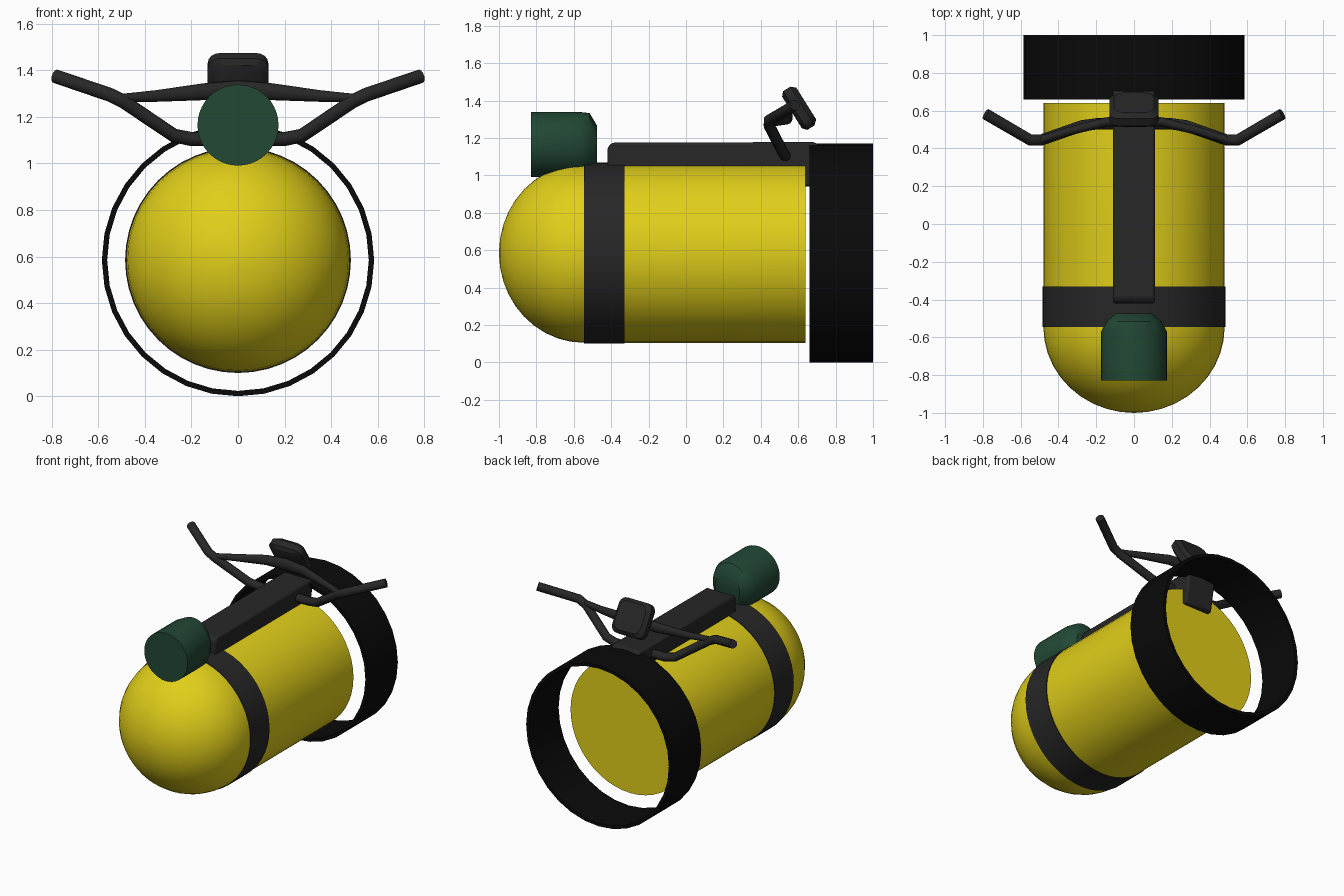
import bpy, bmesh, math
from mathutils import Vector, Matrix

if "Cube" in bpy.data.objects:
    bpy.data.objects.remove(bpy.data.objects["Cube"])

def mat(name, rgb):
    m = bpy.data.materials.new(name)
    m.diffuse_color = (*rgb, 1)
    m.use_nodes = True
    m.node_tree.nodes["Principled BSDF"].inputs["Base Color"].default_value = m.diffuse_color
    return m

YELLOW = mat("yellow", (0.75, 0.62, 0.01))
DARK = mat("dark_grey", (0.02, 0.02, 0.02))
BLACK = mat("black", (0.003, 0.003, 0.003))
GREEN = mat("green", (0.016, 0.065, 0.035))
AXIS_Z = 0.585

def finish(name, bm, m, angle=35):
    bmesh.ops.recalc_face_normals(bm, faces=bm.faces)
    me = bpy.data.meshes.new(name)
    bm.to_mesh(me)
    bm.free()
    me.materials.append(m)
    ob = bpy.data.objects.new(name, me)
    bpy.context.collection.objects.link(ob)
    bpy.ops.object.select_all(action='DESELECT')
    bpy.context.view_layer.objects.active = ob
    ob.select_set(True)
    bpy.ops.object.shade_smooth_by_angle(angle=math.radians(angle))
    return ob

def loft(name, rings, m, capped=True, closed=False, angle=35):
    """Skin a list of equal-length point rings."""
    bm = bmesh.new()
    vs = [[bm.verts.new(p) for p in r] for r in rings]
    n = len(vs[0])
    pairs = list(zip(vs, vs[1:])) + ([(vs[-1], vs[0])] if closed else [])
    for a, b in pairs:
        for i in range(n):
            j = (i + 1) % n
            bm.faces.new((a[i], a[j], b[j], b[i]))
    if capped:
        bm.faces.new(vs[0])
        bm.faces.new(vs[-1])
    bmesh.ops.remove_doubles(bm, verts=bm.verts, dist=1e-5)
    return finish(name, bm, m, angle)

def ellipse(y, rx, rz, cz, n=32):
    return [(rx * math.sin(2 * math.pi * i / n), y, cz + rz * math.cos(2 * math.pi * i / n))
            for i in range(n)]

def tube(name, pts, sizes, m, n=12):
    """Sweep an elliptical section (half depth, half height) along a left-right path."""
    pts = [Vector(p) for p in pts]
    rings = []
    for i, p in enumerate(pts):
        d0 = (p - pts[max(i - 1, 0)]).normalized()
        d1 = (pts[min(i + 1, len(pts) - 1)] - p).normalized()
        t = (d0 + d1).normalized()
        side = Vector((0, 0, 1)).cross(t).normalized()
        up = t.cross(side)
        a, b = sizes[i]
        rings.append([p + side * a * math.cos(2 * math.pi * k / n)
                      + up * b * math.sin(2 * math.pi * k / n) for k in range(n)])
    return loft(name, rings, m, angle=50)

def mirrored(half):
    """Half path from the centre outwards -> full path."""
    return [(-x, y, z) for x, y, z in reversed(half[1:])] + half

# Tank: domed nose and flat tail
dome = []
for i in range(11):
    a = math.pi / 2 * i / 10
    r = max(0.48 * math.sin(a), 0.004)
    dome.append(ellipse(-0.545 - 0.455 * math.cos(a), r, r, AXIS_Z, 48))
loft("tank", dome + [ellipse(0.64, 0.48, 0.48, AXIS_Z, 48)], YELLOW)

# Strap around the tank
loft("strap", [ellipse(y, r, r, AXIS_Z, 48) for y, r in
               ((-0.545, 0.475), (-0.545, 0.485), (-0.33, 0.485), (-0.33, 0.475))],
     DARK, capped=False, closed=True)

# Open propeller shroud
loft("shroud", [ellipse(y, r, r, AXIS_Z, 32) for y, r in
                ((0.66, 0.585), (1.0, 0.585), (1.0, 0.562), (0.66, 0.562))],
     BLACK, capped=False, closed=True)

# Spine rail, hooked down over the tail
profile = [(-0.42, 1.0), (-0.42, 1.15), (-0.395, 1.175), (0.69, 1.178), (0.71, 1.16),
           (0.67, 0.94), (0.6, 0.94), (0.6, 1.0)]
rail = loft("spine_rail", [[(x, y, z) for y, z in profile] for x in (-0.112, 0.112)], DARK)
bev = rail.modifiers.new("bevel", 'BEVEL')
bev.width = 0.015
bev.segments = 2

# Headlamp
loft("headlamp", [ellipse(y, rx, rz, 1.165, 40) for y, rx, rz in
                  ((-0.828, 0.174, 0.174), (-0.57, 0.174, 0.174),
                   (-0.515, 0.145, 0.168), (-0.475, 0.098, 0.1))], GREEN)

# Handlebar
bar = mirrored([(0, 0.53, 1.105), (0.2, 0.53, 1.105), (0.275, 0.52, 1.12),
                (0.49, 0.445, 1.265), (0.55, 0.445, 1.295), (0.785, 0.582, 1.375)])
tube("handlebar", bar, [(0.03, 0.03)] * len(bar), DARK)

# Cross brace, thicker in the middle
brace = mirrored([(0, 0.545, 1.315), (0.15, 0.54, 1.308), (0.35, 0.49, 1.29), (0.51, 0.44, 1.28)])
half = [(0.026, 0.042), (0.025, 0.036), (0.022, 0.025), (0.02, 0.018)]
tube("cross_brace", brace, half[:0:-1] + half, DARK)

# Tilted display: rounded rectangle with a narrower rear face
def rounded_rect(hw, hh, r, h):
    out = []
    for k, (sx, sy) in enumerate(((1, 1), (-1, 1), (-1, -1), (1, -1))):
        for s in range(5):
            a = math.pi / 2 * (k + s / 4)
            out.append(Vector((sx * (hw - r) + r * math.cos(a),
                               sy * (hh - r) + r * math.sin(a), h)))
    return out

# Local z points up and back towards the rider
M = Matrix.Translation((0, 0.605, 1.36)) @ Matrix.Rotation(math.radians(-58), 4, 'X')
layers = [(0.105, 0.1, -0.045), (0.13, 0.122, -0.025), (0.13, 0.122, 0.02), (0.105, 0.1, 0.045)]
loft("display", [[M @ p for p in rounded_rect(w, h, 0.05, z)] for w, h, z in layers], DARK)
